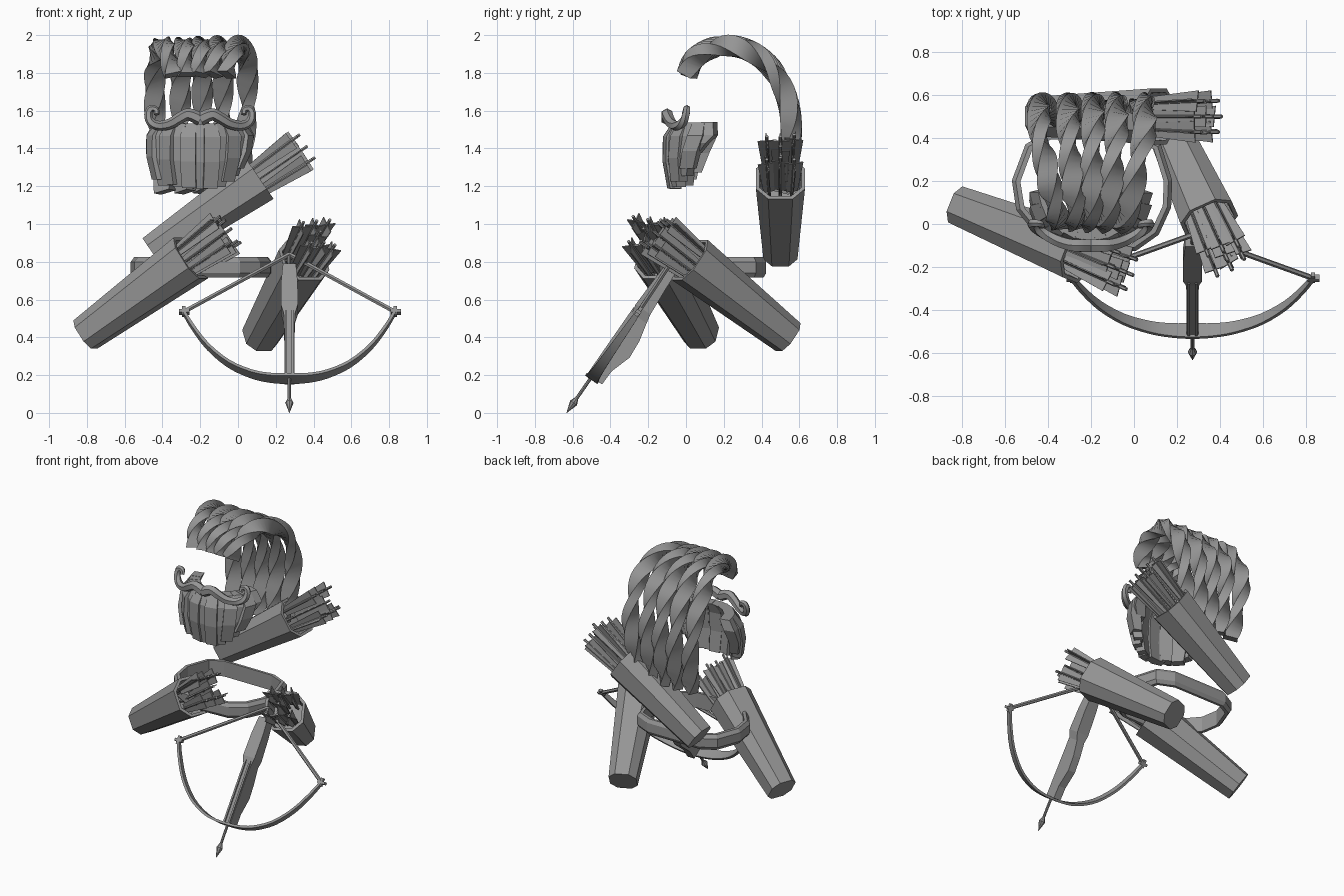
import bpy, bmesh, math, random
from mathutils import Vector as V

if "Cube" in bpy.data.objects:
    bpy.data.objects.remove(bpy.data.objects["Cube"])

random.seed(4)
grey = bpy.data.materials.new("plain grey")
grey.diffuse_color = (0.3, 0.3, 0.3, 1)
grey.use_nodes = True
grey.node_tree.nodes["Principled BSDF"].inputs["Base Color"].default_value = grey.diffuse_color


def finish(name, bm, smooth=None):
    bmesh.ops.recalc_face_normals(bm, faces=bm.faces)
    me = bpy.data.meshes.new(name)
    bm.to_mesh(me)
    bm.free()
    me.materials.append(grey)
    ob = bpy.data.objects.new(name, me)
    bpy.context.collection.objects.link(ob)
    if smooth:
        bpy.context.view_layer.objects.active = ob
        ob.select_set(True)
        bpy.ops.object.shade_smooth_by_angle(angle=math.radians(smooth))
        ob.select_set(False)


def loft(bm, rings, closed=False):
    """Skin a list of equal-length point rings, capping the ends if open."""
    vs = [[bm.verts.new(p) for p in r] for r in rings]
    n = len(vs[0])
    for i in range(len(vs) if closed else len(vs) - 1):
        a, b = vs[i], vs[(i + 1) % len(vs)]
        for j in range(n):
            k = (j + 1) % n
            bm.faces.new((a[j], a[k], b[k], b[j]))
    if not closed:
        bm.faces.new(vs[0][::-1])
        bm.faces.new(vs[-1])


def section(c, u, v, hu, hv):
    return [c + u * hu * a + v * hv * b for a, b in ((1, 1), (-1, 1), (-1, -1), (1, -1))]


def circle(c, u, v, r, n=6):
    return [c + (u * math.cos(2 * math.pi * i / n) + v * math.sin(2 * math.pi * i / n)) * r for i in range(n)]


def spline(pts, steps):
    """Smooth curve through the points."""
    p = [V(q) for q in pts]
    p = [2 * p[0] - p[1]] + p + [2 * p[-1] - p[-2]]
    out = []
    for i in range(1, len(p) - 2):
        a, b, c, d = p[i - 1:i + 3]
        for s in range(steps):
            t = s / steps
            out.append(0.5 * (2 * b + (c - a) * t + (2 * a - 5 * b + 4 * c - d) * t * t
                              + (3 * b - a - 3 * c + d) * t ** 3))
    return out + [p[-2]]


def tangent(p, i):
    return (p[min(i + 1, len(p) - 1)] - p[max(i - 1, 0)]).normalized()


# Quivers: hollow eight-sided tapering boxes, each with a bundle of arrows
def quiver(name, base, rim, reach):
    base, rim = V(base), V(rim)
    a = (rim - base).normalized()
    u = a.cross(V((0, 0, 1))).normalized()
    v = u.cross(a)

    def octagon(c, h):
        k = h * 0.5
        return [c + u * x + v * y for x, y in
                ((h, -k), (h, k), (k, h), (-k, h), (-h, k), (-h, -k), (-k, -h), (k, -h))]
    bm = bmesh.new()
    loft(bm, [octagon(base, 0.09), octagon(rim, 0.13), octagon(rim, 0.112), octagon(rim - a * 0.2, 0.1)])
    finish(name, bm)
    bm = bmesh.new()
    for i, j in ((-1, -1), (1, -1), (-1, 1), (1, 1), (0, 0), (0, -1), (0, 1)):
        start = rim - a * 0.18 + (u * i + v * j) * 0.055
        end = rim + a * (reach + random.uniform(-0.02, 0.02)) + (u * i + v * j) * 0.073
        d = (end - start).normalized()
        loft(bm, [circle(start, u, v, 0.009), circle(end, u, v, 0.009)])
        ang = random.uniform(-0.25, 0.25)
        f = u * math.cos(ang) + v * math.sin(ang)
        g = d.cross(f)
        for p, q in ((f, g), (g, f)):
            loft(bm, [section(end - d * s, p, q, w, 0.003) for s, w in ((0.32, 0.03), (0.04, 0.05))])
    finish(name + "_arrows", bm)


quiver("left_quiver", (-0.808, 0.082, 0.415), (-0.25, -0.14, 0.82), 0.27)
quiver("right_quiver", (0.115, 0.54, 0.402), (0.35, 0.02, 0.81), 0.25)
quiver("back_quiver", (-0.455, 0.5, 0.85), (0.115, 0.5, 1.24), 0.29)

# Belt: a faceted closed band with a bevelled outer face
path = [V((x, y, 0.77)) for x, y in
        ((-0.33, -0.1), (-0.2, -0.12), (0, -0.11), (0.1, -0.04), (0.155, 0.08), (0.16, 0.2), (0.11, 0.36),
         (0, 0.41), (-0.4, 0.41), (-0.49, 0.36), (-0.55, 0.2), (-0.53, 0.07), (-0.44, -0.04))]
bm = bmesh.new()
mid, up = V((-0.2, 0.15, 0.77)), V((0, 0, 1))
rings = []
for p in path:
    o = (p - mid).normalized()
    rings.append([p + o * x + up * z for x, z in
                  ((0.018, 0.03), (0, 0.054), (-0.022, 0.054), (-0.022, -0.054), (0, -0.054), (0.018, -0.03))])
loft(bm, rings, closed=True)
finish("belt", bm)

# Hair: five twisted locks arching from brow to nape
side = ((0.005, 1.79), (0.04, 1.87), (0.12, 1.925), (0.22, 1.945), (0.33, 1.92), (0.43, 1.85),
        (0.505, 1.74), (0.55, 1.6), (0.555, 1.45), (0.53, 1.3), (0.5, 1.17))
bm = bmesh.new()
for k, (x0, x1) in enumerate(((-0.34, -0.44), (-0.265, -0.305), (-0.2, -0.19), (-0.135, -0.08), (-0.06, 0.05))):
    pts = []
    for i, (y, z) in enumerate(side):
        t = min(i / 5, 1)
        x = x0 + (x1 - x0) * t
        if i > 7:
            x += (-0.19 - x) * (i - 7) * 0.07
        pts.append((x, y, z))
    p = spline(pts, 4)
    rings = []
    for i, c in enumerate(p):
        t = tangent(p, i)
        u = V((1, 0, 0))
        w = t.cross(u).normalized()
        u = w.cross(t)
        ang = i / (len(p) - 1) * math.pi * 3.2 + k * 0.25
        cs, sn = math.cos(ang), math.sin(ang)
        rings.append(section(c, u * cs + w * sn, w * cs - u * sn, 0.048, 0.032))
    loft(bm, rings)
finish("hair_locks", bm, 35)

# Beard: overlapping tapered locks, raked forward along the jaw
bm = bmesh.new()
n = 13
for k in range(n):
    s = (k - (n - 1) / 2) / ((n - 1) / 2)
    th = s * 1.35
    skew = random.uniform(-0.12, 0.12)
    u = V((math.cos(th + skew), math.sin(th + skew), 0))
    out = V((math.sin(th + skew), -math.cos(th + skew), 0))

    def at(r, z, dx=0, dy=0):
        return V((-0.2 + r * 1.22 * math.sin(th) + dx, 0.13 - r * math.cos(th) + dy * s * s, z))
    low = 1.18 + 0.19 * max(0, s) ** 3 + 0.08 * max(0, -s) ** 3 + random.uniform(0, 0.03)
    top = 1.53 + 0.01 * abs(s)
    d = 0.012 * (k % 2)
    tuck = -0.03 * max(0, s)
    loft(bm, [section(at(0.17, top, 0, 0.03), u, out, 0.034, 0.035),
              section(at(0.2 + d, top - 0.07, 0, 0.03), u, out, 0.043, 0.038),
              section(at(0.205 + d, (top + low) / 2 - 0.03, tuck / 2, -0.01), u, out, 0.042, 0.034),
              section(at(0.185 + d, low, tuck, -0.05), u, out, 0.038, 0.028)])
finish("beard", bm)

# Moustache: a wavy tube with curled tips
half = [(0, -0.1, 1.555), (0.06, -0.1, 1.58), (0.1, -0.095, 1.565), (0.16, -0.075, 1.53), (0.22, -0.045, 1.52),
        (0.262, -0.015, 1.54), (0.275, 0, 1.58), (0.262, 0.005, 1.61), (0.235, 0, 1.605), (0.23, -0.01, 1.58)]
bm = bmesh.new()
for m in (-1, 1):
    p = spline([(-0.2 + m * x, y, z) for x, y, z in half], 3)
    rings = []
    for i, c in enumerate(p):
        t = tangent(p, i)
        w = V((0, 1, 0))
        u = w.cross(t).normalized()
        rings.append(circle(c, u, t.cross(u), 0.035 - 0.021 * i / len(p), 6))
    loft(bm, rings)
finish("moustache", bm, 35)

# Crossbow frame: d runs up the stock, n points to its underside
X, d, nrm = V((1, 0, 0)), V((0, 0.57, 0.82)).normalized(), V((0, 0.82, -0.57)).normalized()
O = V((0.272, -0.515, 0.2))

# Crossbow stock: shaped profile, wider at the butt
bm = bmesh.new()
rings = []
for s, t0, t1, w in ((0, 0, 0.086, 0.027), (0.085, 0, 0.088, 0.027), (0.2, 0, 0.125, 0.027), (0.3, 0, 0.118, 0.027),
                     (0.4, 0, 0.095, 0.03), (0.45, -0.01, 0.085, 0.045), (0.6, -0.005, 0.075, 0.044),
                     (0.72, 0, 0.07, 0.034)):
    rings.append(section(O + d * s + nrm * (t0 + t1) / 2, X, nrm, w, (t1 - t0) / 2))
loft(bm, rings)
for m in (-1, 1):  # guide rails
    loft(bm, [section(O + X * m * 0.018 + d * s - nrm * 0.004, X, nrm, 0.006, 0.006) for s in (0, 0.43)])
finish("crossbow_stock", bm)

# Crossbow limbs, tip nocks and drawn string
bm = bmesh.new()
half = [(0, -0.005), (0.1, 0.0), (0.2, 0.025), (0.32, 0.09), (0.43, 0.2), (0.51, 0.325), (0.56, 0.425)]
pts = [(-x, y, 0) for x, y in half[:0:-1]] + [(x, y, 0) for x, y in half]
p = [O + X * q.x + d * q.y + nrm * 0.025 for q in spline(pts, 3)]
rings = []
for i, c in enumerate(p):
    f = abs(2 * i / (len(p) - 1) - 1)
    rings.append(section(c, tangent(p, i).cross(nrm), nrm, 0.008, 0.04 - 0.026 * f))
loft(bm, rings)
for c in (p[0], p[-1]):
    loft(bm, [section(c + X * x, d, nrm, 0.009, 0.014) for x in (-0.025, 0.03)])
    loft(bm, [section(c + d * s, X, nrm, 0.009, 0.01) for s in (-0.025, 0.03)])
finish("crossbow_limbs", bm, 35)
nock = V((0.272, -0.05, 0.84))
bm = bmesh.new()
for c in (p[0], p[-1]):
    t = (nock - c).normalized()
    u = t.cross(nrm).normalized()
    loft(bm, [circle(q, u, t.cross(u), 0.013) for q in (c, nock)])
finish("bowstring", bm)

# Bolt: shaft and pointed head
tip = V((0.272, -0.632, 0.0))
b = (nock - tip).normalized()
v = b.cross(X)
bm = bmesh.new()
loft(bm, [circle(tip + b * s, X, v, r, 8) for s, r in
          ((0, 0.001), (0.065, 0.022), (0.095, 0.009), ((nock - tip).length, 0.009))])
finish("bolt", bm)
